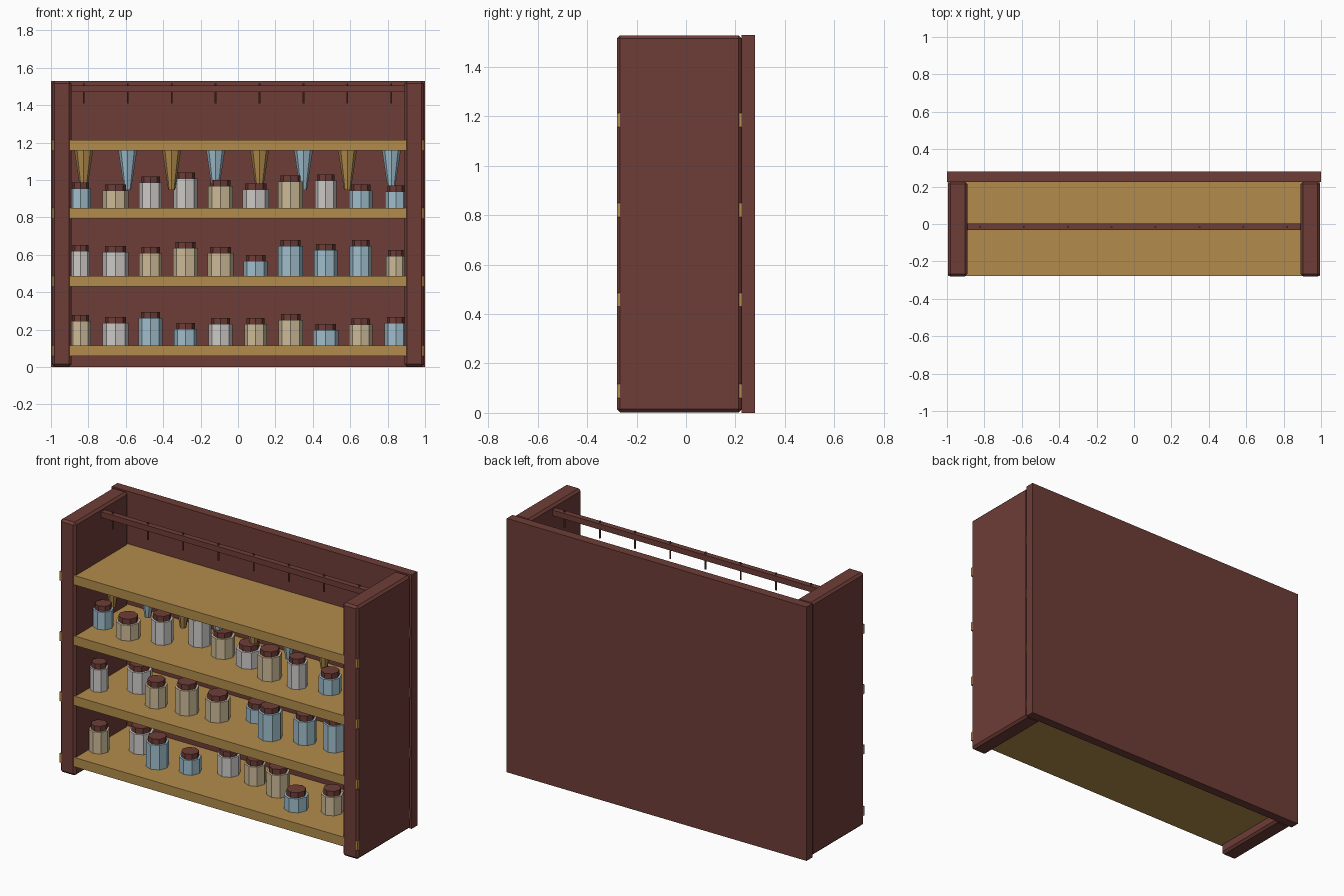
import bpy, math

if "Cube" in bpy.data.objects:
    bpy.data.objects.remove(bpy.data.objects["Cube"])


def srgb(r, g, b):
    f = lambda c: (c / 255 / 12.92) if c < 10 else ((c / 255 + 0.055) / 1.055) ** 2.4
    return (f(r), f(g), f(b), 1)


def material(name, *rgb):
    m = bpy.data.materials.new(name)
    m.diffuse_color = srgb(*rgb)
    m.use_nodes = True
    m.node_tree.nodes["Principled BSDF"].inputs["Base Color"].default_value = m.diffuse_color
    return m


WOOD = material("dark wood", 110, 61, 55)
SHELF = material("golden wood", 178, 140, 76)
BLUE = material("pale blue", 160, 191, 205)
TAN = material("tan", 205, 187, 152)
WHITE = material("off white", 206, 203, 200)


def finish(name, mat):
    o = bpy.context.object
    o.name = name
    o.data.materials.append(mat)
    return o


def box(name, mat, x, y, z, bevel=0):
    """Box from (min, max) pairs."""
    lo, hi = zip(x, y, z)
    bpy.ops.mesh.primitive_cube_add(size=1, location=[(a + b) / 2 for a, b in zip(lo, hi)])
    bpy.context.object.scale = [b - a for a, b in zip(lo, hi)]
    bpy.ops.object.transform_apply(location=False, rotation=False, scale=True)
    o = finish(name, mat)
    if bevel:
        b = o.modifiers.new("bevel", "BEVEL")
        b.width = bevel
        b.segments = 1
    return o


def cone(name, mat, x, y, z0, z1, r0, r1, sides=8):
    bpy.ops.mesh.primitive_cone_add(vertices=sides, radius1=r0, radius2=r1, depth=z1 - z0,
                                    location=(x, y, (z0 + z1) / 2))
    return finish(name, mat)


# Case: back panel and two bevelled side posts
box("back_panel", WOOD, (-1, 1), (0.225, 0.28), (0, 1.53))
box("left_side", WOOD, (-0.995, -0.89), (-0.28, 0.226), (0.002, 1.528), 0.013)
box("right_side", WOOD, (0.89, 0.995), (-0.28, 0.226), (0.002, 1.528), 0.013)

# Shelves
for z in (0.06, 0.43, 0.793, 1.157):
    box("shelf", SHELF, (-0.994, 0.994), (-0.279, 0.226), (z, z + 0.056))

# Hanging rail with hooks, and tapered bundles under the top shelf
box("rail", WOOD, (-0.9, 0.9), (-0.032, 0.002), (1.47, 1.504))
for i in range(8):
    x = -0.825 + 0.235 * i
    cone("hook", WOOD, x, -0.015, 1.41, 1.515, 0.005, 0.005, 6)
    cone("hanging_bundle", BLUE if i % 2 else SHELF, x, -0.015, 0.945, 1.17, 0.018, 0.052)

# Jars: per shelf, (colour, radius, body height, depth position)
T, W, B = TAN, WHITE, BLUE
ROWS = [
    (0.116, [(T, .057, .13, -.12), (W, .07, .12, .015), (B, .064, .147, -.1), (B, .062, .088, -.055),
             (W, .064, .115, .045), (T, .06, .115, .03), (T, .065, .136, -.02), (B, .069, .083, -.115),
             (T, .062, .11, -.04), (B, .06, .12, -.05)]),
    (0.486, [(W, .052, .133, -.12), (W, .07, .128, 0), (T, .062, .123, -.11), (T, .067, .15, -.085),
             (T, .07, .123, -.06), (B, .064, .08, .05), (B, .067, .16, -.095), (B, .064, .14, -.03),
             (B, .06, .16, -.02), (T, .052, .107, -.05)]),
    (0.849, [(B, .057, .105, -.08), (T, .069, .094, -.11), (W, .062, .137, -.055), (W, .064, .158, .04),
             (T, .067, .12, -.01), (W, .071, .1, -.03), (T, .067, .142, -.1), (W, .057, .147, -.105),
             (B, .064, .094, -.06), (B, .057, .09, -.05)]),
]
for z, jars in ROWS:
    for i, (mat, r, h, y) in enumerate(jars):
        x = -0.842 + 0.1873 * i
        cone("jar", mat, x, y, z, z + h, r, r)
        cone("jar_lid", WOOD, x, y, z + h, z + h + 0.032, r * 0.8, r * 0.8)
